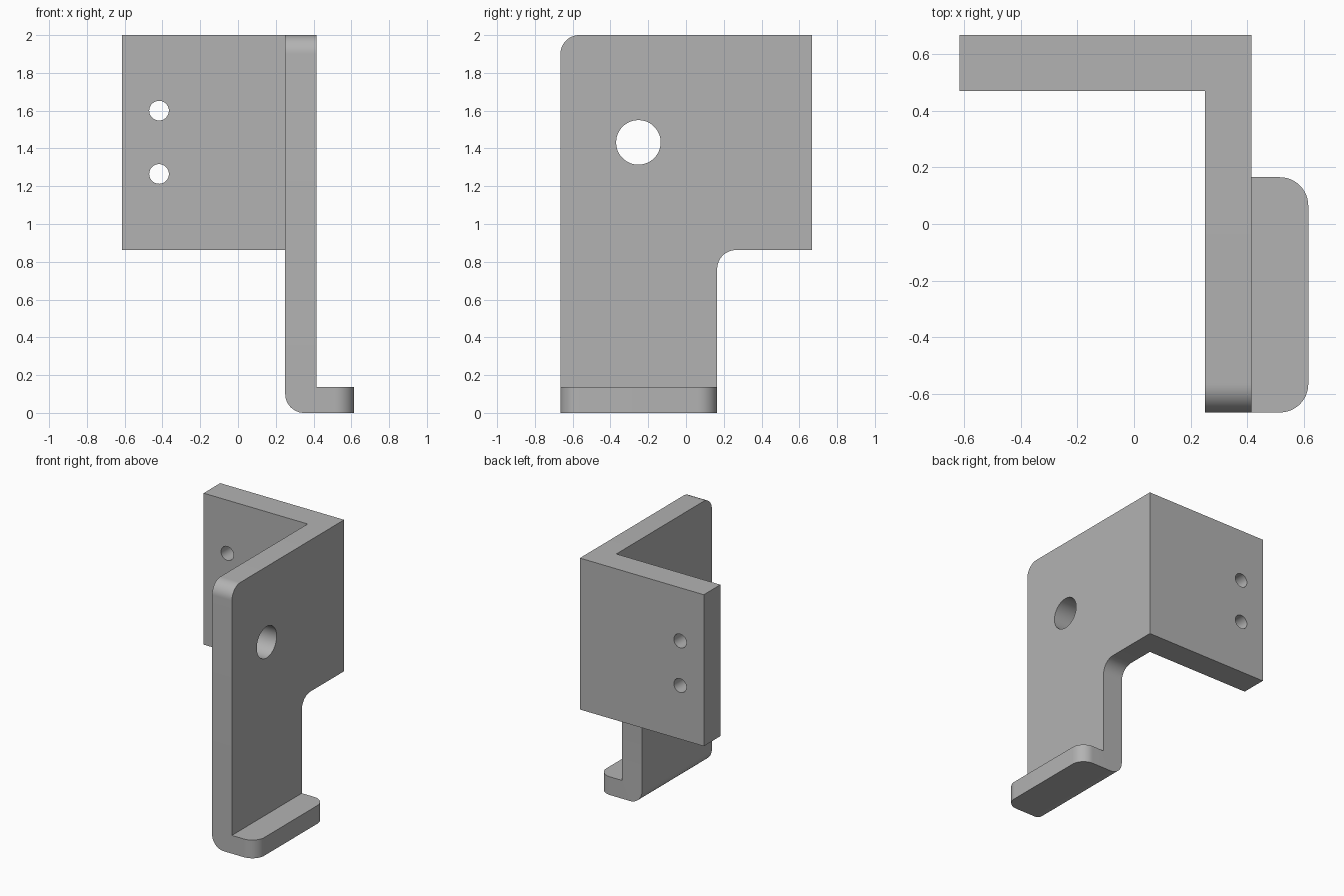
import bpy
import bmesh
import math
from mathutils import Vector

cube = bpy.data.objects.get("Cube")
if cube:
    bpy.data.objects.remove(cube, do_unlink=True)

steel = bpy.data.materials.new("plain grey")
steel.use_nodes = True
GREY = (0.45, 0.45, 0.45, 1)
steel.diffuse_color = GREY
steel.node_tree.nodes["Principled BSDF"].inputs["Base Color"].default_value = GREY

RADIUS = 0.1


def prism(name, outline, sweep, rounded=()):
    """Extrude a flat outline and round the straight edges through given points."""
    bm = bmesh.new()
    face = bm.faces.new([bm.verts.new(p) for p in outline])
    out = bmesh.ops.extrude_face_region(bm, geom=[face])
    moved = [v for v in out["geom"] if isinstance(v, bmesh.types.BMVert)]
    bmesh.ops.translate(bm, vec=sweep, verts=moved)
    bmesh.ops.recalc_face_normals(bm, faces=bm.faces)

    def on_edge(e, point):
        a, b = (v.co for v in e.verts)
        p = Vector(point)
        return abs((a - p).length + (b - p).length - (a - b).length) < 1e-4

    edges = [e for e in bm.edges if any(on_edge(e, p) for p in rounded)]
    if edges:
        bmesh.ops.bevel(bm, geom=edges, offset=RADIUS, offset_type='OFFSET',
                        segments=12, profile=0.5, affect='EDGES')
    mesh = bpy.data.meshes.new(name)
    bm.to_mesh(mesh)
    bm.free()
    mesh.materials.append(steel)
    obj = bpy.data.objects.new(name, mesh)
    bpy.context.collection.objects.link(obj)
    return obj


def drill(name, center, radius, rotation):
    bpy.ops.mesh.primitive_cylinder_add(vertices=48, radius=radius, depth=0.6,
                                        location=center, rotation=rotation)
    obj = bpy.context.object
    obj.name = name
    obj.data.materials.append(steel)
    return obj


def combine(target, tool, operation):
    """Apply a boolean and discard its tool."""
    bpy.context.view_layer.objects.active = target
    mod = target.modifiers.new(operation.lower(), 'BOOLEAN')
    mod.object, mod.operation, mod.solver = tool, operation, 'EXACT'
    bpy.ops.object.modifier_apply(modifier=mod.name)
    bpy.data.objects.remove(tool, do_unlink=True)


# Main extents
inner, outer, tip = 0.25, 0.415, 0.615
front, notch, back = -0.665, 0.165, 0.667
step, top, foot_top = 0.862, 2.0, 0.137
lap = 0.3

# Side plate with stepped lower rear corner
side = [(front, lap), (notch, lap), (notch, step), (back, step), (back, top), (front, top)]
bracket = prism("bracket", [(inner, y, z) for y, z in side], (outer - inner, 0, 0),
                [((inner + outer) / 2, front, top), ((inner + outer) / 2, notch, step)])

# Hooked foot with rounded bend and outer corners
hook = [(inner, 0), (tip, 0), (tip, foot_top), (outer, foot_top), (outer, lap), (inner, lap)]
foot = prism("foot", [(x, front, z) for x, z in hook], (0, notch - front, 0),
             [(inner, 0, 0), (tip, front, foot_top / 2), (tip, notch, foot_top / 2)])
combine(bracket, foot, 'UNION')

# Rear mounting plate
rear = [(-tip, 0.47), (outer, 0.47), (outer, back), (-tip, back)]
plate = prism("rear_plate", [(x, y, step) for x, y in rear], (0, 0, top - step))
combine(bracket, plate, 'UNION')

# Through holes
quarter = math.pi / 2
combine(bracket, drill("side_hole", (0.33, -0.252, 1.432), 0.118, (0, quarter, 0)), 'DIFFERENCE')
for z in (1.265, 1.6):
    combine(bracket, drill("mount_hole", (-0.418, 0.57, z), 0.052, (quarter, 0, 0)), 'DIFFERENCE')

bpy.ops.object.select_all(action='DESELECT')
bracket.select_set(True)
bpy.context.view_layer.objects.active = bracket
bpy.ops.object.shade_smooth_by_angle(angle=math.radians(30))
